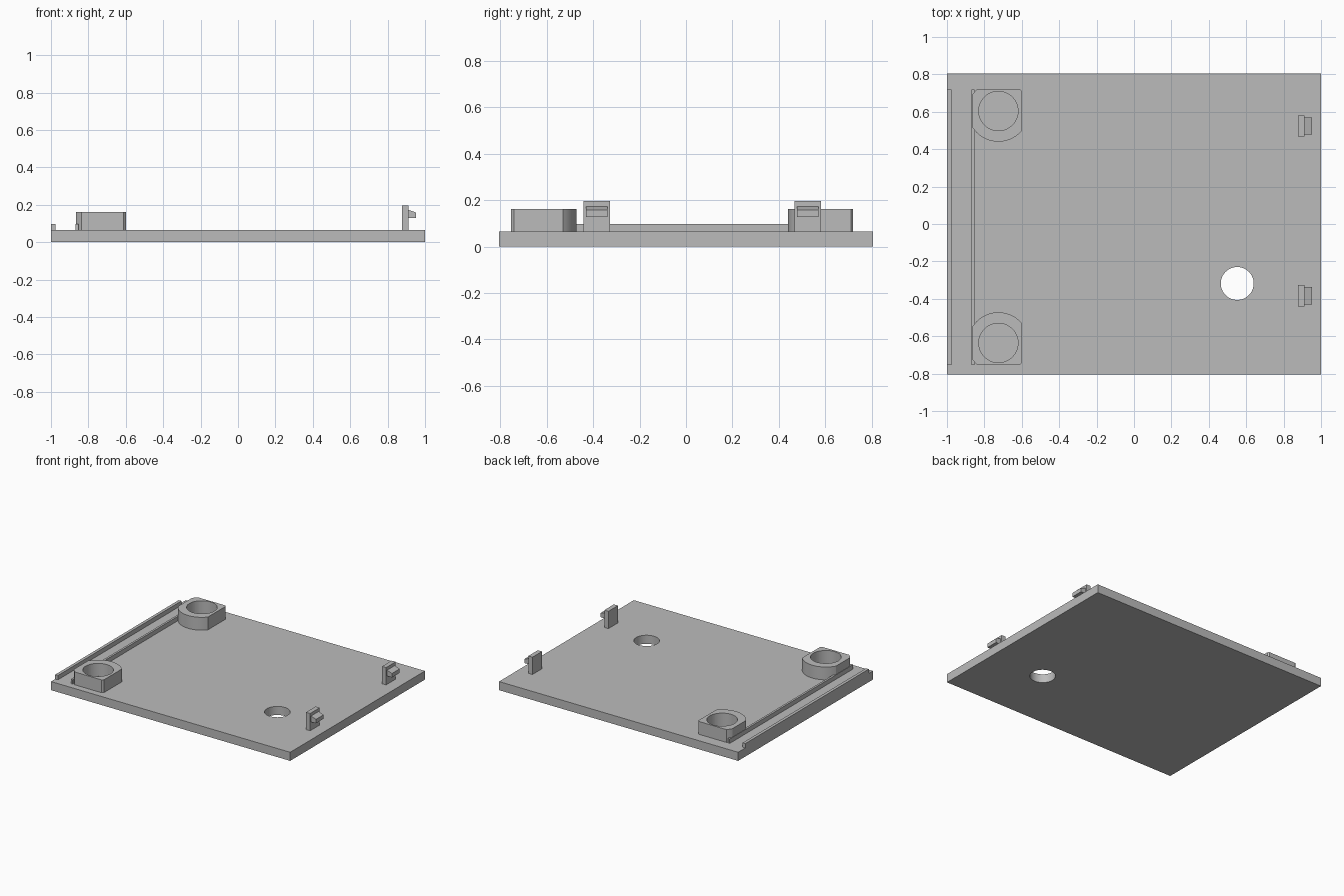
import bpy
import bmesh
from math import radians

PLATE_TOP = 0.065

cube = bpy.data.objects.get("Cube")
if cube:
    bpy.data.objects.remove(cube, do_unlink=True)

grey = bpy.data.materials.new("plain grey")
grey.use_nodes = True
colour = (0.5, 0.5, 0.5, 1)
grey.diffuse_color = colour
grey.node_tree.nodes["Principled BSDF"].inputs["Base Color"].default_value = colour


def add_prism(name, outline, axis, low, high):
    """Extrude a 2D outline: along z from (x, y), or along y from (x, z)."""
    bm = bmesh.new()
    place = (lambda a, b, h: (a, b, h)) if axis == "z" else (lambda a, b, h: (a, h, b))
    face = bm.faces.new([bm.verts.new(place(a, b, low)) for a, b in outline])
    extruded = bmesh.ops.extrude_face_region(bm, geom=[face])["geom"]
    verts = [g for g in extruded if isinstance(g, bmesh.types.BMVert)]
    bmesh.ops.translate(bm, verts=verts, vec=place(0, 0, high - low))
    bmesh.ops.recalc_face_normals(bm, faces=bm.faces)
    mesh = bpy.data.meshes.new(name)
    bm.to_mesh(mesh)
    bm.free()
    mesh.materials.append(grey)
    obj = bpy.data.objects.new(name, mesh)
    bpy.context.collection.objects.link(obj)
    return obj


def add_box(name, x, y, z):
    outline = [(x[0], y[0]), (x[1], y[0]), (x[1], y[1]), (x[0], y[1])]
    return add_prism(name, outline, "z", *z)


def add_cylinder(name, x, y, radius, z):
    bpy.ops.mesh.primitive_cylinder_add(
        vertices=64, radius=radius, depth=z[1] - z[0], location=(x, y, sum(z) / 2))
    obj = bpy.context.object
    obj.name = name
    obj.data.materials.append(grey)
    return obj


def cut(obj, cutter, operation="DIFFERENCE"):
    """Apply a boolean and discard its cutter."""
    bpy.ops.object.select_all(action="DESELECT")
    bpy.context.view_layer.objects.active = obj
    obj.select_set(True)
    mod = obj.modifiers.new("cut", "BOOLEAN")
    mod.operation = operation
    mod.solver = "EXACT"
    mod.object = cutter
    bpy.ops.object.modifier_apply(modifier=mod.name)
    bpy.data.objects.remove(cutter, do_unlink=True)
    bpy.ops.object.shade_smooth_by_angle(angle=radians(30))


# Base plate with a round through hole
plate = add_box("base_plate", (-1, 1), (-0.805, 0.805), (0, PLATE_TOP))
cut(plate, add_cylinder("hole_cutter", 0.552, -0.318, 0.088, (-0.1, 0.2)))

# Two low rails along the right edge
for name, x in (("outer_rail", (-1, -0.977)), ("inner_rail", (-0.87, -0.854))):
    add_box(name, x, (-0.755, 0.72), (PLATE_TOP, 0.098))

# Round sockets trimmed flat on three sides
for name, y, low, high in (("front_socket", -0.636, -0.755, -0.4),
                           ("back_socket", 0.604, 0.3, 0.72)):
    socket = add_cylinder(name, -0.725, y, 0.164, (PLATE_TOP, 0.162))
    trim = add_box("trim_cutter", (-0.867, -0.6), (low, high), (0, 0.3))
    cut(socket, trim, "INTERSECT")
    cut(socket, add_cylinder("bore_cutter", -0.725, y, 0.105, (0, 0.3)))

# Upright clips with a sloped hook on the outer side
hook_outline = [(0.912, 0.128), (0.953, 0.128), (0.953, 0.158), (0.912, 0.172)]
for side, y in (("front", -0.384), ("back", 0.524)):
    add_box(side + "_clip", (0.878, 0.912), (y - 0.057, y + 0.057), (PLATE_TOP, 0.196))
    add_prism(side + "_clip_hook", hook_outline, "y", y - 0.046, y + 0.046)
